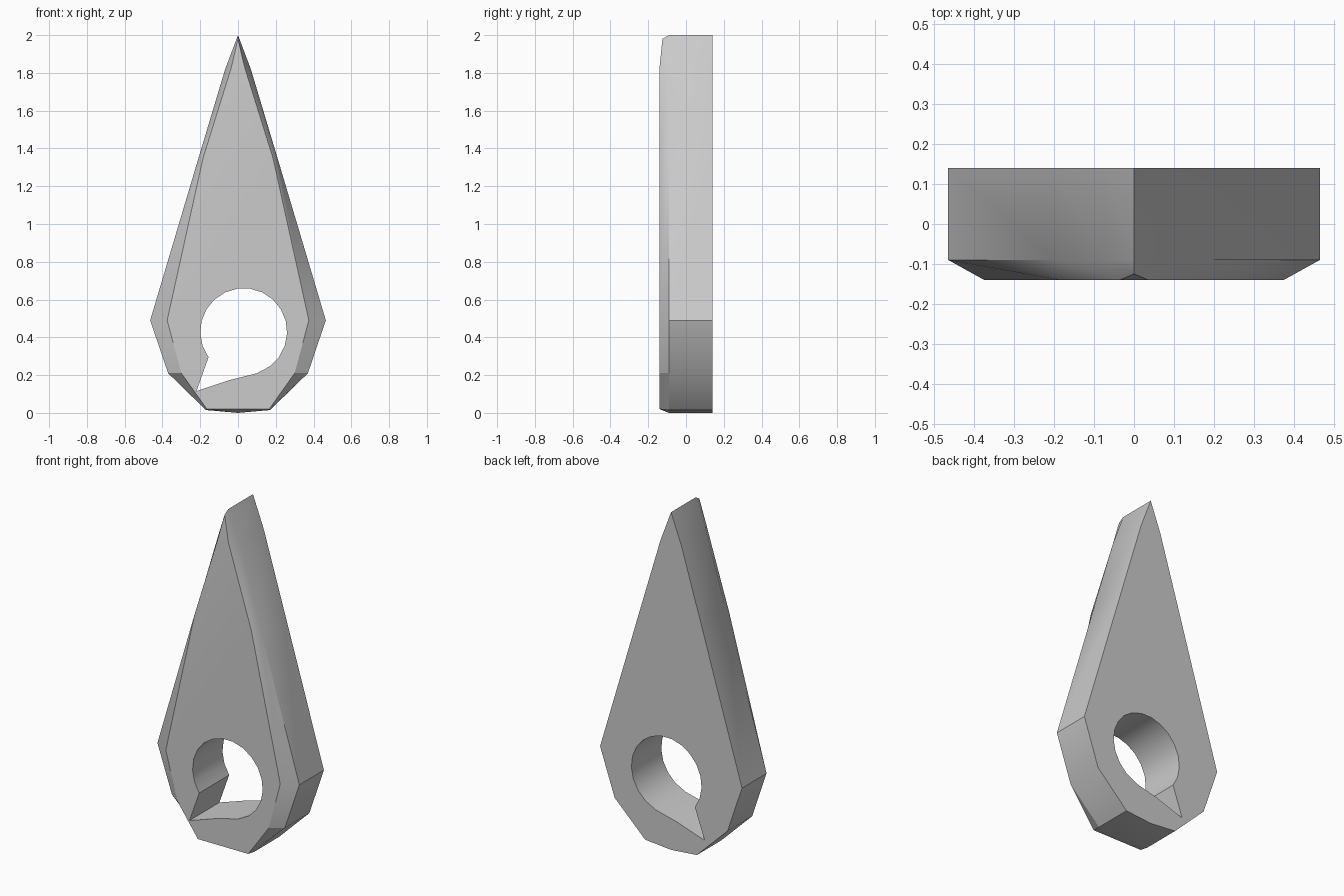
import bpy, bmesh, math

if "Cube" in bpy.data.objects:
    bpy.data.objects.remove(bpy.data.objects["Cube"])

# Right-hand half outlines (x, y, z) from the tip down to the base
OUTER = [(0, 2), (.068, 1.82), (.2, 1.38), (.465, .49), (.37, .21), (.17, .015), (0, 0)]
FRONT = [(0, -.125, 1.98), (.035, -.14, 1.83), (.185, -.14, 1.35), (.375, -.14, .49),
         (.3, -.14, .21), (.165, -.14, .02), (0, -.14, .02)]


def mirrored(half):
    return half + [(-x, y, z) for x, y, z in half[-2:0:-1]]


def make_object(name, bm):
    bmesh.ops.recalc_face_normals(bm, faces=bm.faces[:])
    mesh = bpy.data.meshes.new(name)
    bm.to_mesh(mesh)
    bm.free()
    obj = bpy.data.objects.new(name, mesh)
    bpy.context.collection.objects.link(obj)
    return obj


def loft(bm, rings):
    loops = [[bm.verts.new(p) for p in ring] for ring in rings]
    for a, b in zip(loops, loops[1:]):
        for i in range(len(a)):
            j = (i + 1) % len(a)
            bm.faces.new((a[i], a[j], b[j], b[i]))
    return loops


# Pointed blade with a chamfered front edge
bm = bmesh.new()
rings = [mirrored([(x, y, z) for x, z in OUTER]) for y in (.14, -.09)] + [mirrored(FRONT)]
loops = loft(bm, rings)
bm.faces.new(loops[0])
bm.faces.new(loops[-1][1:])
bm.faces.new((loops[-1][0], loops[-1][1], loops[-1][-1]))
blade = make_object("pointed_blade", bm)

# Round hole with a pointed notch at lower left
hole = [(.03 + .23 * math.cos(t), .43 + .23 * math.sin(t))
        for t in (math.radians(-53 + 269 * i / 16) for i in range(17))]
hole += [(-.22, .115), (-.04, .175), (.1, .21)]
bm = bmesh.new()
loops = loft(bm, [[(x, y, z) for x, z in hole] for y in (-.3, .3)])
for loop in loops:
    bm.faces.new(loop)
cutter = make_object("hole_cutter", bm)
cutter.hide_render = True

# Cut the hole through the blade and bake it
cut = blade.modifiers.new("hole", 'BOOLEAN')
cut.operation = 'DIFFERENCE'
cut.solver = 'EXACT'
cut.object = cutter
bpy.context.view_layer.objects.active = blade
blade.select_set(True)
bpy.ops.object.modifier_apply(modifier=cut.name)
bpy.data.objects.remove(cutter, do_unlink=True)
bpy.ops.object.shade_smooth_by_angle(angle=math.radians(30))
